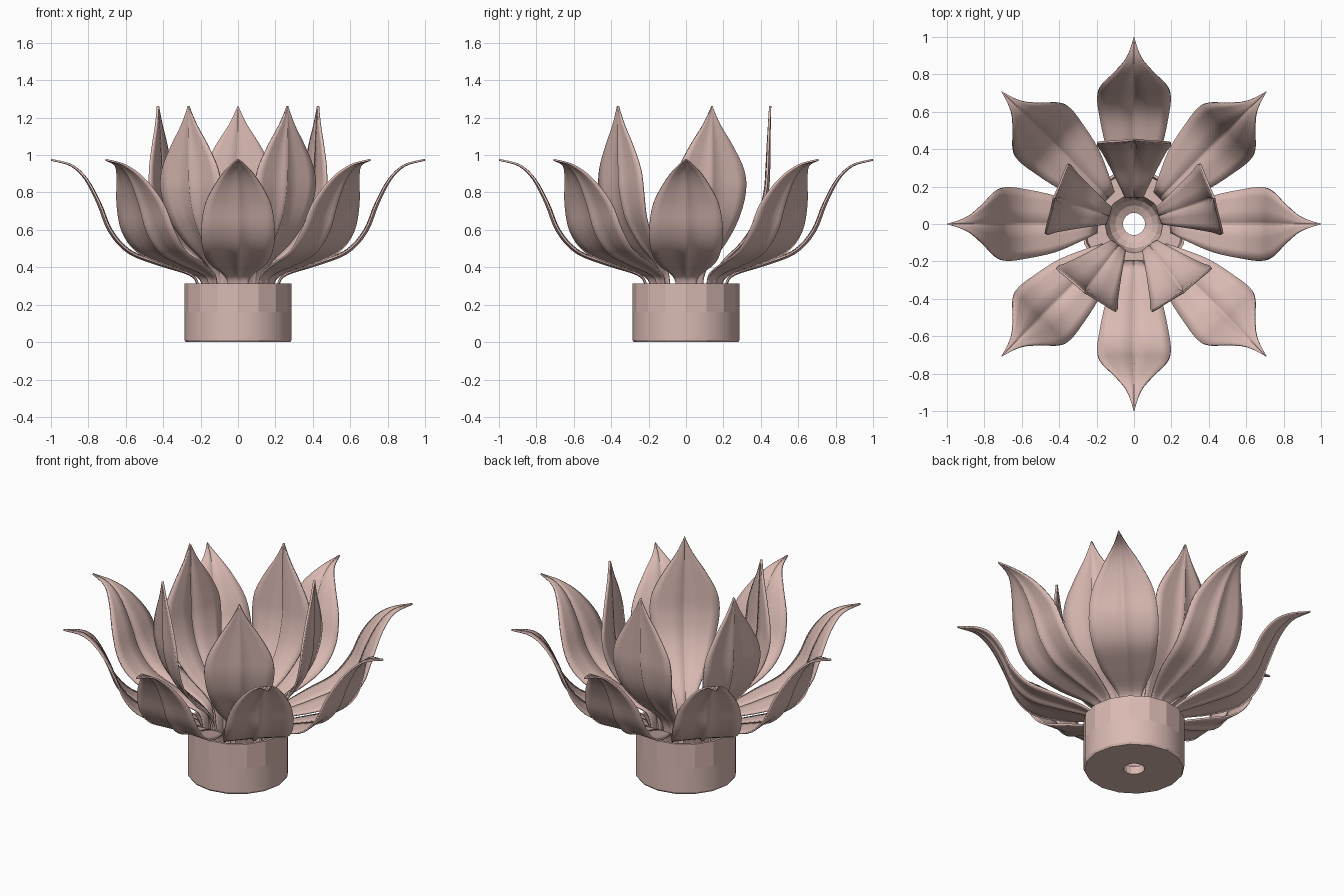
import bpy, bmesh, math
from mathutils import Vector

if "Cube" in bpy.data.objects:
    bpy.data.objects.remove(bpy.data.objects["Cube"])

mat = bpy.data.materials.new("dusty pink")
mat.diffuse_color = (0.70, 0.49, 0.45, 1)
mat.use_nodes = True
mat.node_tree.nodes["Principled BSDF"].inputs["Base Color"].default_value = mat.diffuse_color


def finish(bm, name):
    me = bpy.data.meshes.new(name)
    bm.normal_update()
    bm.to_mesh(me)
    bm.free()
    me.materials.append(mat)
    ob = bpy.data.objects.new(name, me)
    bpy.context.collection.objects.link(ob)
    return ob


def spline(pts, sub=4):
    """Catmull-Rom through the given points."""
    p = [Vector(q) for q in pts]
    p = [2 * p[0] - p[1]] + p + [2 * p[-1] - p[-2]]
    out = []
    for i in range(1, len(p) - 2):
        a, b, c, d = p[i - 1:i + 3]
        for k in range(sub):
            t = k / sub
            out.append(0.5 * (2 * b + (c - a) * t + (2 * a - 5 * b + 4 * c - d) * t * t
                              + (3 * b - a - 3 * c + d) * t ** 3))
    return out + [p[-2]]


def petal(name, rows, angle, thick):
    """rows: (radius, height, half width); a thin leaf with a grooved midrib."""
    bm = bmesh.new()
    path = spline(rows)
    cols = (-1, -0.75, -0.4, -0.07, 0, 0.07, 0.4, 0.75, 1)
    grid = []
    for i, q in enumerate(path):
        t = path[min(i + 1, len(path) - 1)] - path[max(i - 1, 0)]
        n = Vector((-t.y, t.x)).normalized()        # points to the inner side
        w = max(q.z, 0.002)
        line = []
        for u in cols:
            off = -0.05 * w if u == 0 else 0.03 * w * (1 - u * u)
            r, z = q.x + n.x * off, q.y + n.y * off
            s = u * w
            line.append(bm.verts.new((r * math.cos(angle) - s * math.sin(angle),
                                      r * math.sin(angle) + s * math.cos(angle), z)))
        grid.append(line)
    for a, b in zip(grid, grid[1:]):
        for j in range(len(cols) - 1):
            f = bm.faces.new((a[j], b[j], b[j + 1], a[j + 1]))
            f.smooth = True
    ob = finish(bm, name)
    sol = ob.modifiers.new("thickness", "SOLIDIFY")
    sol.thickness = thick
    sol.offset = 0


# Cup: 16-sided lathe with a stepped floor and a through hole
profile = [(0.06, 0.0), (0.28, 0.0), (0.287, 0.012), (0.287, 0.16), (0.287, 0.313),
           (0.272, 0.313), (0.265, 0.20), (0.155, 0.20), (0.14, 0.14),
           (0.13, 0.10), (0.10, 0.07), (0.06, 0.05)]
N = 16
bm = bmesh.new()
rings = [[bm.verts.new((r * math.cos(2 * math.pi * i / N), r * math.sin(2 * math.pi * i / N), z))
          for i in range(N)] for r, z in profile]
for k, a in enumerate(rings):
    b = rings[(k + 1) % len(rings)]
    for i in range(N):
        j = (i + 1) % N
        f = bm.faces.new((a[i], a[j], b[j], b[i]))
        f.smooth = k == 2                           # lower wall smooth, upper faceted
bmesh.ops.recalc_face_normals(bm, faces=bm.faces)
finish(bm, "cup")

# Outer ring: eight spreading petals
outer = [(0.20, 0.20, 0.05), (0.215, 0.31, 0.055), (0.26, 0.365, 0.08), (0.42, 0.42, 0.15),
         (0.58, 0.485, 0.185), (0.68, 0.595, 0.197), (0.74, 0.74, 0.175),
         (0.81, 0.87, 0.105), (0.89, 0.945, 0.04), (1.0, 0.975, 0.0)]
for i in range(8):
    petal(f"outer_petal_{i + 1}", outer, i * math.pi / 4, 0.01)

# Inner ring: five upright petals
inner = [(0.145, 0.20, 0.045), (0.15, 0.34, 0.05), (0.20, 0.43, 0.075), (0.30, 0.53, 0.125),
         (0.385, 0.66, 0.17), (0.425, 0.80, 0.197), (0.435, 0.92, 0.185),
         (0.44, 1.05, 0.12), (0.445, 1.16, 0.05), (0.45, 1.262, 0.0)]
for i in range(5):
    petal(f"inner_petal_{i + 1}", inner, math.pi / 2 + i * 2 * math.pi / 5, 0.012)
